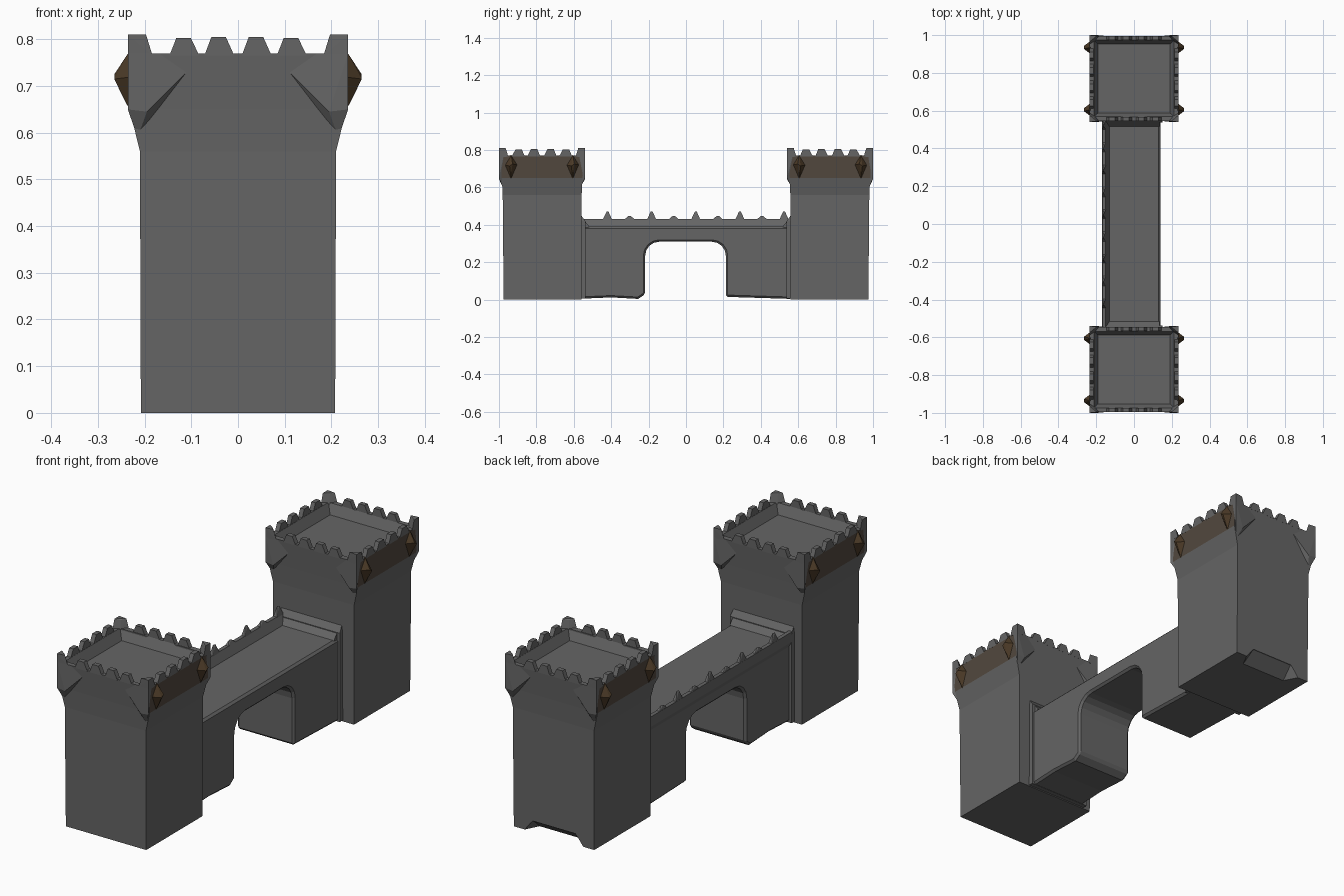
import bpy, bmesh, math

if "Cube" in bpy.data.objects:
    bpy.data.objects.remove(bpy.data.objects["Cube"])


def material(name, color):
    m = bpy.data.materials.new(name)
    m.diffuse_color = (*color, 1)
    m.use_nodes = True
    m.node_tree.nodes["Principled BSDF"].inputs["Base Color"].default_value = m.diffuse_color
    return m


STONE = material("dark_stone", (0.13, 0.13, 0.13))
STAIN = material("stained_stone", (0.085, 0.065, 0.048))
RUST = material("brown_stone", (0.07, 0.042, 0.02))


def finish(name, bm, mats=(STONE,)):
    bmesh.ops.recalc_face_normals(bm, faces=bm.faces)
    me = bpy.data.meshes.new(name)
    bm.to_mesh(me)
    bm.free()
    for m in mats:
        me.materials.append(m)
    ob = bpy.data.objects.new(name, me)
    bpy.context.collection.objects.link(ob)
    return ob


def add_hull(bm, pts):
    verts = [bm.verts.new(p) for p in pts]
    res = bmesh.ops.convex_hull(bm, input=verts)
    junk = [v for v in res["geom_interior"] if isinstance(v, bmesh.types.BMVert)]
    bmesh.ops.delete(bm, geom=junk, context="VERTS")


def box_pts(x0, x1, y0, y1, z0, z1):
    return [(x, y, z) for x in (x0, x1) for y in (y0, y1) for z in (z0, z1)]


def tower(tag, s):
    # body: square sections lofted up, over the rim and down to the sunken roof
    rings = [(0.208, 0.56, 0.975, 0.0), (0.21, 0.558, 0.98, 0.56),
             (0.232, 0.553, 0.985, 0.65), (0.235, 0.545, 0.995, 0.77),
             (0.213, 0.567, 0.973, 0.77), (0.19, 0.588, 0.952, 0.725)]
    bm = bmesh.new()
    loops = [[bm.verts.new((x * hx, s * y, z)) for x, y in
              ((-1, y0), (1, y0), (1, y1), (-1, y1))] for hx, y0, y1, z in rings]
    for k in range(len(loops) - 1):
        for i in range(4):
            j = (i + 1) % 4
            f = bm.faces.new((loops[k][i], loops[k][j], loops[k + 1][j], loops[k + 1][i]))
            if k == 2 and i in (1, 3):
                f.material_index = 1
    bm.faces.new(loops[0])
    bm.faces.new(loops[-1])
    body = finish(tag + "_tower_body", bm, (STONE, STAIN))

    # corner brackets: triangular flares on the end faces
    bm = bmesh.new()
    for sx in (-1, 1):
        for yo, yi in ((1.0, 0.975), (0.54, 0.57)):
            pts = [(0.07, yo * 0.5 + yi * 0.5, 0.77), (0.19, yi, 0.615),
                   (0.195, yo, 0.645), (0.236, yo, 0.65), (0.236, yo, 0.77),
                   (0.215, yi, 0.59), (0.236, yi, 0.77), (0.07, yi, 0.77)]
            add_hull(bm, [(sx * x, s * y, z) for x, y, z in pts])
    finish(tag + "_corner_brackets", bm)

    # battlements: corner posts and tapered teeth
    bm = bmesh.new()
    for sx in (-1, 1):
        for yo, d in ((1.0, -1), (0.54, 1)):
            pts = [(0.236, yo, z) for z in (0.76, 0.81)]
            pts += [(0.183, yo + d * 0.004, 0.765), (0.197, yo + d * 0.004, 0.81),
                    (0.236, yo + d * 0.05, 0.765), (0.236, yo + d * 0.036, 0.81),
                    (0.205, yo + d * 0.03, 0.765), (0.212, yo + d * 0.022, 0.805)]
            add_hull(bm, [(sx * x, s * y, z) for x, y, z in pts])
    for i, t in enumerate((-0.115, -0.04, 0.04, 0.115)):
        h = 0.805 if i in (1, 2) else 0.803
        prof = [(t - 0.032, 0.765), (t + 0.032, 0.765), (t + 0.014, h), (t - 0.017, h)]
        for yo, yi in ((0.995, 0.973), (0.545, 0.567)):
            add_hull(bm, [(u, s * y, z) for u, z in prof for y in (yo, yi)])
        for sx in (-1, 1):
            add_hull(bm, [(sx * x, s * (0.77 + u * 1.1), z)
                          for u, z in prof for x in (0.235, 0.214)])
    finish(tag + "_battlements", bm)

    # knobs on the outer corners
    bm = bmesh.new()
    for sx in (-1, 1):
        for y in (0.605, 0.935):
            pts = [(0.225, y - 0.038, 0.72), (0.225, y + 0.038, 0.72),
                   (0.232, y, 0.775), (0.225, y, 0.635), (0.246, y, 0.75),
                   (0.248, y, 0.68), (0.265, y - 0.008, 0.725),
                   (0.265, y + 0.008, 0.715)]
            add_hull(bm, [(sx * x, s * py, z) for x, py, z in pts])
    finish(tag + "_corner_knobs", bm, (RUST,))
    return body


tower("front", -1)
back = tower("back", 1)

# worn notch under the back tower's end face
bm = bmesh.new()
add_hull(bm, [(sx * x, y, z) for sx in (-1, 1) for x, y, z in
              ((0.18, 1.0, -0.02), (0.11, 1.0, 0.055), (0.12, 0.9, -0.01),
               (0.11, 0.97, 0.05))])
cutter = finish("notch_cutter", bm)
cutter.hide_render = True
cutter.display_type = "WIRE"
mod = back.modifiers.new("notch", "BOOLEAN")
mod.operation = "DIFFERENCE"
mod.object = cutter

# bridge wall: arch outline extruded across
r = 0.075
outline = [(-0.565, 0.005), (-0.4, 0.012), (-0.255, 0.004), (-0.218, 0.03)]
for cy, start in ((-0.218 + r, 180), (0.213 - r, 90)):
    for k in range(5):
        a = math.radians(start - k * 22.5)
        outline.append((cy + r * math.cos(a), 0.235 + r * math.sin(a)))
outline += [(0.213, 0.015), (0.565, 0.004), (0.565, 0.39), (-0.565, 0.39)]
bm = bmesh.new()
face = bm.faces.new([bm.verts.new((-0.155, y, z)) for y, z in outline])
ext = bmesh.ops.extrude_face_region(bm, geom=[face])
bmesh.ops.translate(bm, vec=(0.295, 0, 0),
                    verts=[v for v in ext["geom"] if isinstance(v, bmesh.types.BMVert)])
bridge = finish("bridge_wall", bm)
bev = bridge.modifiers.new("worn_edges", "BEVEL")
bev.width = 0.01
bev.segments = 1
bev.limit_method = "ANGLE"
bev.angle_limit = math.radians(50)

# parapet along the left side, with a sloped underside and thorn-like teeth
bm = bmesh.new()
section = [(-0.15, 0.35), (-0.17, 0.385), (-0.168, 0.43), (-0.15, 0.43), (-0.13, 0.388)]
add_hull(bm, [(x, y, z) for x, z in section for y in (-0.55, 0.55)])
for i in range(9):
    y = -0.42 + i * 0.118
    h, w = (0.47, 0.026) if i % 2 == 0 else (0.448, 0.032)
    add_hull(bm, [(x, y + d, 0.425) for x in (-0.168, -0.148) for d in (-w, w)]
             + [(-0.162, y - 0.005, h), (-0.158, y + 0.006, h)])
finish("bridge_parapet", bm)

# pilasters where the bridge meets the towers, sloping onto the walkway
bm = bmesh.new()
for s in (-1, 1):
    add_hull(bm, box_pts(-0.17, 0.15, s * 0.538, s * 0.565, 0.005, 0.42)
             + [(x, s * 0.56, 0.45) for x in (-0.165, 0.145)])
    add_hull(bm, [(x, s * y, z) for x in (-0.165, 0.135)
                  for y, z in ((0.515, 0.389), (0.545, 0.425), (0.545, 0.38))])
finish("bridge_end_pilasters", bm)
